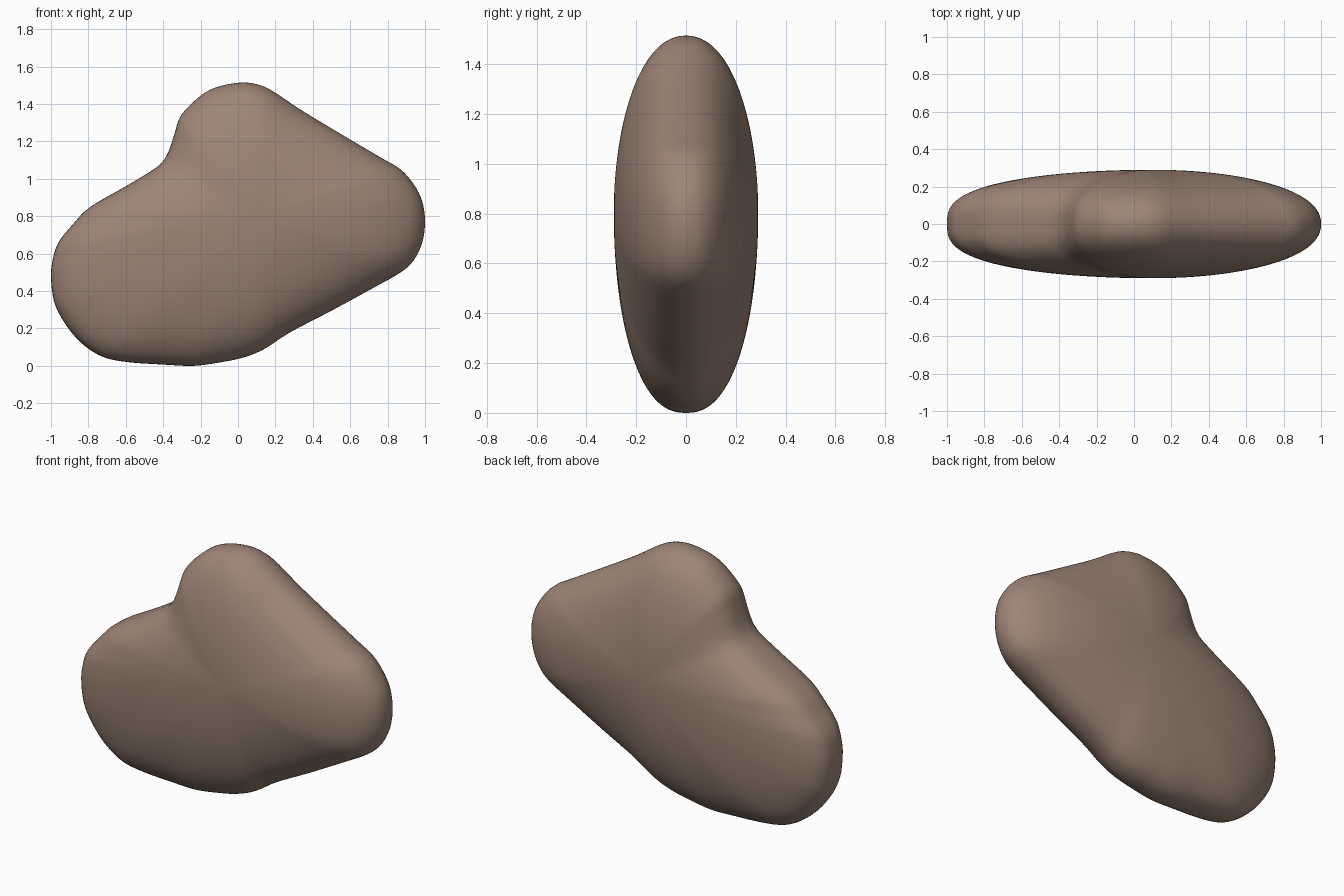
import bpy, bmesh, math
from mathutils import Vector

if "Cube" in bpy.data.objects:
    bpy.data.objects.remove(bpy.data.objects["Cube"])

# Front outline (x, z), counter-clockwise from the right tip
OUTLINE = [(1, .77), (.985, .88), (.94, .97), (.87, 1.05), (.77, 1.11), (.6, 1.21),
           (.35, 1.36), (.2, 1.46), (.12, 1.5), (.03, 1.515), (-.08, 1.5), (-.17, 1.465),
           (-.25, 1.4), (-.31, 1.33), (-.34, 1.24), (-.37, 1.15), (-.405, 1.09), (-.46, 1.045),
           (-.6, .96), (-.79, .85), (-.88, .76), (-.96, .66), (-.99, .57), (-1, .48),
           (-.985, .35), (-.94, .25), (-.87, .155), (-.79, .085), (-.7, .04), (-.57, .018),
           (-.4, .007), (-.24, .0), (-.1, .018), (.03, .045), (.14, .09), (.28, .18),
           (.5, .295), (.72, .415), (.87, .5), (.94, .565), (.985, .66)]
CENTRE = Vector((.1, .8))
HALF_THICK = .29
RINGS = 28


def smooth_loop(points, steps):
    """Closed Catmull-Rom curve through the points."""
    pts = [Vector(p) for p in points]
    n, out = len(pts), []
    for i in range(n):
        a, b, c, d = (pts[(i + k) % n] for k in (-1, 0, 1, 2))
        for j in range(steps):
            t = j / steps
            out.append(.5 * (2 * b + (c - a) * t + (2 * a - 5 * b + 4 * c - d) * t ** 2
                             + (3 * b - a - 3 * c + d) * t ** 3))
    return out


def depth(s, direction):
    """Half thickness at fraction s of the way to the rim; the left lobe is fuller."""
    power = 2.25 + .7 * max(0, -direction.x) ** 2 - .1 * max(0, direction.y)
    return HALF_THICK * max(0, 1 - s * s) ** (1 / power)


# Stone body: two domed faces sharing one rim
loop = smooth_loop(OUTLINE, 4)
n = len(loop)
bm = bmesh.new()
rim = [bm.verts.new((p.x, 0, p.y)) for p in loop]
for side in (-1, 1):
    outer = rim
    for r in range(RINGS - 1, 0, -1):
        s = math.sin(r / RINGS * math.pi / 2)
        ring = []
        for p in loop:
            v = p - CENTRE
            q = CENTRE + v * s
            ring.append(bm.verts.new((q.x, side * depth(s, v.normalized()), q.y)))
        for i in range(n):
            j = (i + 1) % n
            bm.faces.new((outer[i], outer[j], ring[j], ring[i]))
        outer = ring
    tip = bm.verts.new((CENTRE.x, side * HALF_THICK, CENTRE.y))
    for i in range(n):
        bm.faces.new((outer[i], outer[(i + 1) % n], tip))
bmesh.ops.recalc_face_normals(bm, faces=bm.faces)
for f in bm.faces:
    f.smooth = True

mesh = bpy.data.meshes.new("stone")
bm.to_mesh(mesh)
bm.free()
stone = bpy.data.objects.new("stone", mesh)
bpy.context.collection.objects.link(stone)

mat = bpy.data.materials.new("warm brown stone")
mat.diffuse_color = (.34, .235, .18, 1)
mat.use_nodes = True
mat.node_tree.nodes["Principled BSDF"].inputs["Base Color"].default_value = mat.diffuse_color
mesh.materials.append(mat)
